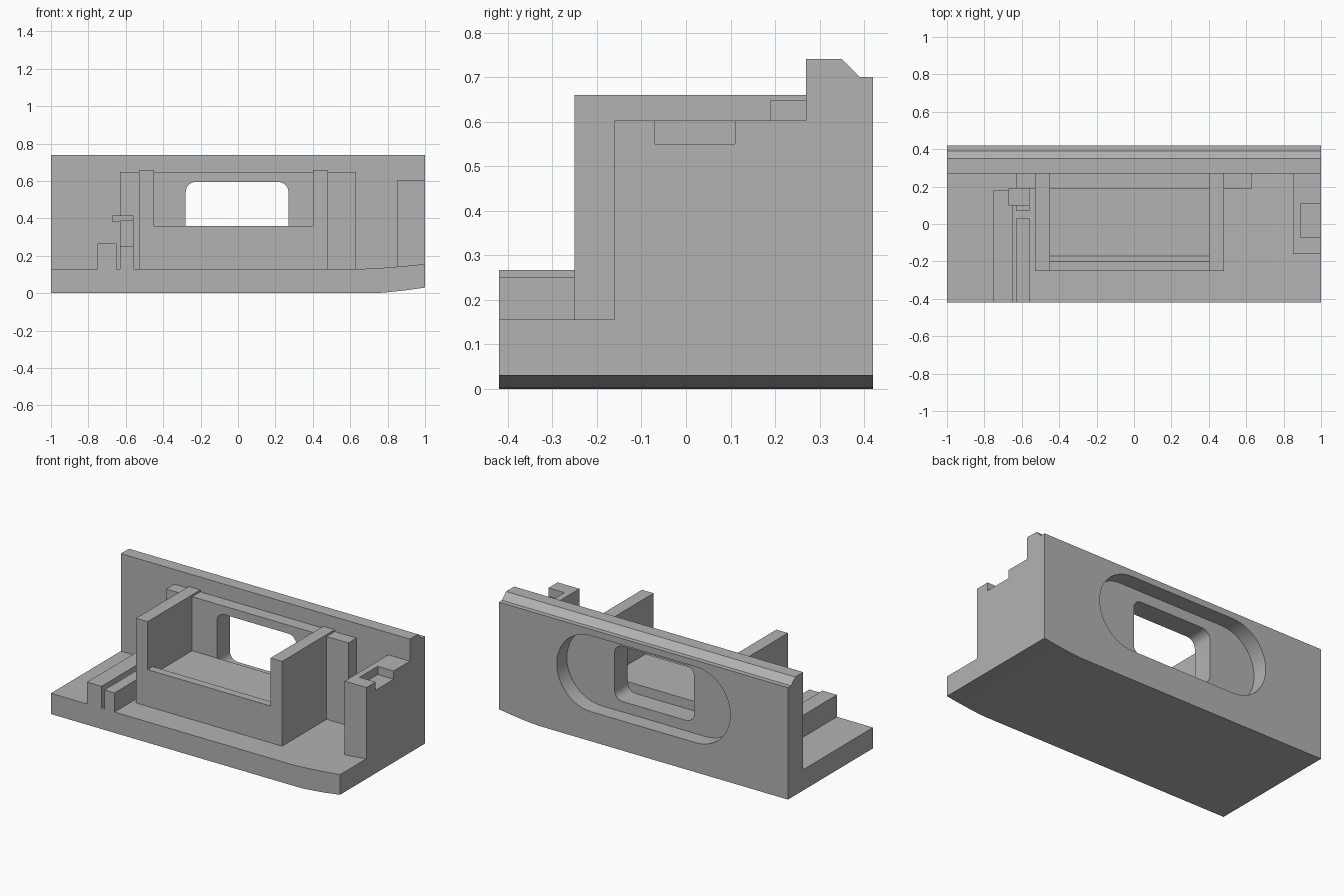
import bpy, bmesh, math
from mathutils import Vector

cube = bpy.data.objects.get("Cube")
if cube:
    bpy.data.objects.remove(cube, do_unlink=True)

grey = bpy.data.materials.new("plain grey")
grey.use_nodes = True
grey.diffuse_color = (0.45, 0.45, 0.45, 1)
grey.node_tree.nodes["Principled BSDF"].inputs["Base Color"].default_value = grey.diffuse_color


def extrude(name, points, axis, lo, hi):
    """Extrude a closed 2D outline along x (outline in y,z) or y (outline in x,z)."""
    bm = bmesh.new()
    place = (lambda a, b: (lo, a, b)) if axis == "x" else (lambda a, b: (a, lo, b))
    face = bm.faces.new([bm.verts.new(place(a, b)) for a, b in points])
    moved = bmesh.ops.extrude_face_region(bm, geom=[face])["geom"]
    shift = Vector((hi - lo, 0, 0) if axis == "x" else (0, hi - lo, 0))
    bmesh.ops.translate(bm, vec=shift, verts=[v for v in moved if isinstance(v, bmesh.types.BMVert)])
    bmesh.ops.recalc_face_normals(bm, faces=bm.faces)
    mesh = bpy.data.meshes.new(name)
    bm.to_mesh(mesh)
    bm.free()
    mesh.materials.append(grey)
    obj = bpy.data.objects.new(name, mesh)
    bpy.context.collection.objects.link(obj)
    return obj


def box(name, x0, x1, y0, y1, z0, z1):
    return extrude(name, [(x0, z0), (x1, z0), (x1, z1), (x0, z1)], "y", y0, y1)


def rounded(x0, x1, z0, z1, r, steps):
    """Rounded rectangle outline."""
    corners = [(x1 - r, z1 - r), (x0 + r, z1 - r), (x0 + r, z0 + r), (x1 - r, z0 + r)]
    return [(cx + r * math.cos((q + i / steps) * math.pi / 2),
             cz + r * math.sin((q + i / steps) * math.pi / 2))
            for q, (cx, cz) in enumerate(corners) for i in range(steps + 1)]


def cut(target, cutter):
    mod = target.modifiers.new("cut", "BOOLEAN")
    mod.operation, mod.solver, mod.object = "DIFFERENCE", "EXACT", cutter
    activate(target)
    bpy.ops.object.modifier_apply(modifier=mod.name)


def activate(obj):
    bpy.ops.object.select_all(action="DESELECT")
    obj.select_set(True)
    bpy.context.view_layer.objects.active = obj


FLOOR = 0.13
BACK = 0.42
WALL = 0.27

# Base slab whose +x end sweeps gently upwards
def sweep(start, z, rise):
    return [(start + (1 - start) * t / 8, z + rise * (t / 8) ** 1.4) for t in range(9)]

outline = [(-1, 0)] + sweep(0.72, 0, 0.03) + sweep(0.66, FLOOR, 0.026)[::-1] + [(-1, FLOOR)]
base = extrude("base_slab", outline, "y", -BACK, BACK)

# Rear wall with a chamfered top, and the frame plate in front of it
wall = extrude("rear_wall", [(WALL, FLOOR), (BACK, FLOOR), (BACK, 0.70), (0.39, 0.70),
                             (0.35, 0.74), (WALL, 0.74)], "x", -1, 1)
plate = box("window_frame", -0.63, 0.63, 0.19, WALL, FLOOR, 0.648)

# Oblong pocket in the rear, and the window through wall and frame
pocket = extrude("pocket_cutter", rounded(-0.6, 0.6, 0.185, 0.66, 0.237, 12), "y", 0.32, 0.5)
window = extrude("window_cutter", rounded(-0.28, 0.27, 0.25, 0.595, 0.055, 6), "y", 0.1, 0.5)
cut(wall, pocket)
cut(wall, window)
cut(plate, window)
for helper in (pocket, window):
    bpy.data.objects.remove(helper, do_unlink=True)

# Two side ribs and the raised floor with a bevelled front lip
for name, x in (("right_rib", -0.53), ("left_rib", 0.40)):
    box(name, x, x + 0.08, -0.25, WALL, FLOOR, 0.66)
extrude("tray_floor", [(-0.25, FLOOR), (0.19, FLOOR), (0.19, 0.31), (-0.17, 0.31),
                       (-0.20, 0.36), (-0.25, 0.36)], "x", -0.45, 0.40)

# Guide rails and latch post on the right
box("outer_rail", -0.75, -0.65, -BACK, 0.18, FLOOR, 0.267)
box("inner_rail", -0.63, -0.56, -BACK, 0.03, FLOOR, 0.25)
box("latch_post", -0.63, -0.56, 0.07, 0.19, FLOOR, 0.39)
box("latch_cap", -0.67, -0.56, 0.10, 0.19, 0.38, 0.415)

# Bracket on the left with a notch open to the outside
bracket = box("bracket", 0.85, 1, -0.16, WALL, FLOOR, 0.602)
notch = box("notch_cutter", 0.89, 1.1, -0.07, 0.11, 0.55, 0.7)
cut(bracket, notch)
bpy.data.objects.remove(notch, do_unlink=True)

# Smooth the curved faces and keep hard edges
for obj in (base, wall, plate):
    activate(obj)
    bpy.ops.object.shade_smooth_by_angle(angle=math.radians(25))
